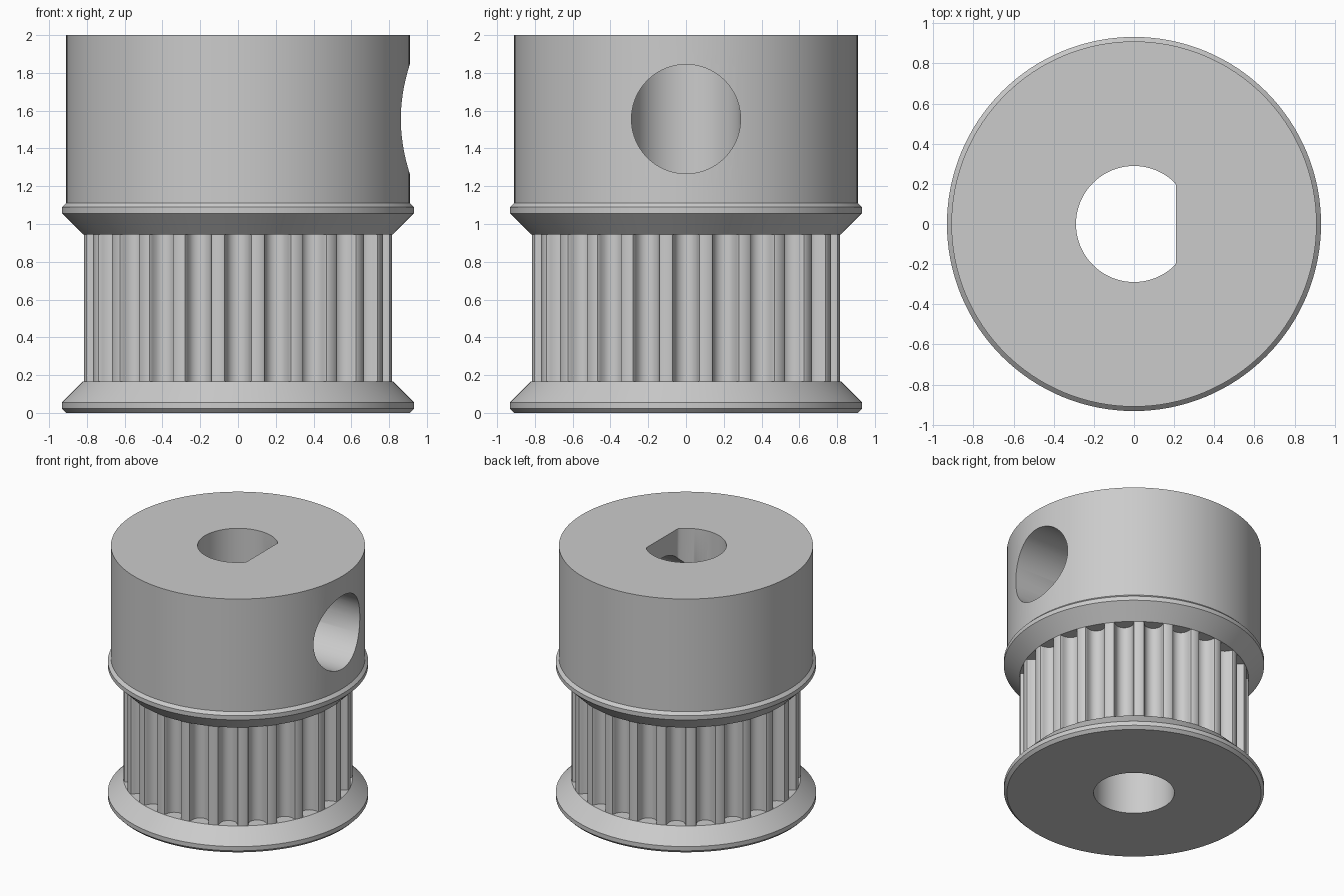
import bpy, bmesh
from math import sin, cos, pi, sqrt, radians

cube = bpy.data.objects.get("Cube")
if cube:
    bpy.data.objects.remove(cube, do_unlink=True)

MM = 2 / 18                      # millimetres to model units
TEETH, SIDES = 24, 128
TOOTH_R = 7.385 * MM             # outer radius of the teeth
RIM_R = TOOTH_R + MM             # flange rim
HUB_R = RIM_R - 0.2 * MM
BORE_R = 2.6 * MM
FLAT_X = 0.21                    # flat of the D-shaped bore
Z_LOW, Z_TEETH, Z_HUB, Z_TOP = 1.5 * MM, 8.5 * MM, 10 * MM, 2.0
RIM_H, BEVEL = 0.5 * MM, 0.2 * MM

grey = bpy.data.materials.new("grey_metal")
grey.use_nodes = True
colour = (0.6, 0.6, 0.6, 1)
grey.diffuse_color = colour
grey.node_tree.nodes["Principled BSDF"].inputs["Base Color"].default_value = colour


def circle(r, z, flat=None):
    pts = [(r * cos(2 * pi * i / SIDES), r * sin(2 * pi * i / SIDES), z) for i in range(SIDES)]
    return [(min(x, flat), y, z) for x, y, z in pts] if flat else pts


def ring_solid(name, loops):
    """Join loops of equal length, the last back to the first, into a tube."""
    bm = bmesh.new()
    rings = [[bm.verts.new(p) for p in loop] for loop in loops]
    n = len(rings[0])
    for a, b in zip(rings, rings[1:] + rings[:1]):
        for i in range(n):
            j = (i + 1) % n
            bm.faces.new((a[i], a[j], b[j], b[i]))
    bmesh.ops.recalc_face_normals(bm, faces=bm.faces)
    mesh = bpy.data.meshes.new(name)
    bm.to_mesh(mesh)
    bm.free()
    obj = bpy.data.objects.new(name, mesh)
    bpy.context.collection.objects.link(obj)
    mesh.materials.append(grey)
    return obj


def smooth(obj, angle=30):
    bpy.ops.object.select_all(action='DESELECT')
    obj.select_set(True)
    bpy.context.view_layer.objects.active = obj
    bpy.ops.object.shade_smooth_by_angle(angle=radians(angle))


# Flanges: bevelled rim and a cone towards the teeth
def flange(name, z_rim, z_cone):
    up = 1 if z_cone > z_rim else -1
    profile = [(HUB_R, z_rim), (RIM_R, z_rim + up * BEVEL), (RIM_R, z_rim + up * RIM_H),
               (TOOTH_R, z_cone), (BORE_R, z_cone), (BORE_R, z_rim)]
    smooth(ring_solid(name, [circle(r, z) for r, z in profile]), 20)


flange("lower_flange", 0, Z_LOW)
flange("upper_flange", Z_HUB, Z_TEETH)

# Toothed barrel: one rounded groove repeated around the axis
half = [(0.747, 0), (0.648, 0.037), (0.598, 0.131), (0.579, 0.238), (0.547, 0.343),
        (0.505, 0.444), (0.452, 0.54), (0.358, 0.637), (0.248, 0.707), (0.127, 0.75)]
groove = [(-w, d) for w, d in half] + [(0, 0.764)] + [(w, d) for w, d in reversed(half)]
base = sqrt(TOOTH_R ** 2 - (half[0][0] * MM) ** 2)
outline = []
for k in range(TEETH):
    a = 2 * pi * k / TEETH
    pts = [(base - d * MM, w * MM) for w, d in groove]
    mid = pi / TEETH
    pts.append((TOOTH_R * cos(mid), TOOTH_R * sin(mid)))
    outline += [(x * cos(a) - y * sin(a), x * sin(a) + y * cos(a)) for x, y in pts]
inner = [(x * BORE_R / sqrt(x * x + y * y), y * BORE_R / sqrt(x * x + y * y)) for x, y in outline]
loops = [[(x, y, z) for x, y in line] for line, z in
         ((outline, Z_LOW), (outline, Z_TEETH), (inner, Z_TEETH), (inner, Z_LOW))]
smooth(ring_solid("toothed_barrel", loops), 32)

# Hub with D-shaped bore
hub = ring_solid("hub", [circle(HUB_R, Z_HUB), circle(HUB_R, Z_TOP),
                         circle(BORE_R, Z_TOP, FLAT_X), circle(BORE_R, Z_HUB, FLAT_X)])

# Set screw hole through one side of the hub
bpy.ops.mesh.primitive_cylinder_add(vertices=96, radius=BORE_R, depth=1.2,
                                    location=(0.62, 0, (Z_HUB + Z_TOP) / 2),
                                    rotation=(0, pi / 2, 0))
cutter = bpy.context.object
cutter.name = "screw_hole_cutter"
cutter.data.materials.append(grey)
cut = hub.modifiers.new("screw_hole", 'BOOLEAN')
cut.operation, cut.solver, cut.object = 'DIFFERENCE', 'EXACT', cutter
bpy.context.view_layer.objects.active = hub
bpy.ops.object.modifier_apply(modifier=cut.name)
bpy.data.objects.remove(cutter, do_unlink=True)
smooth(hub)
